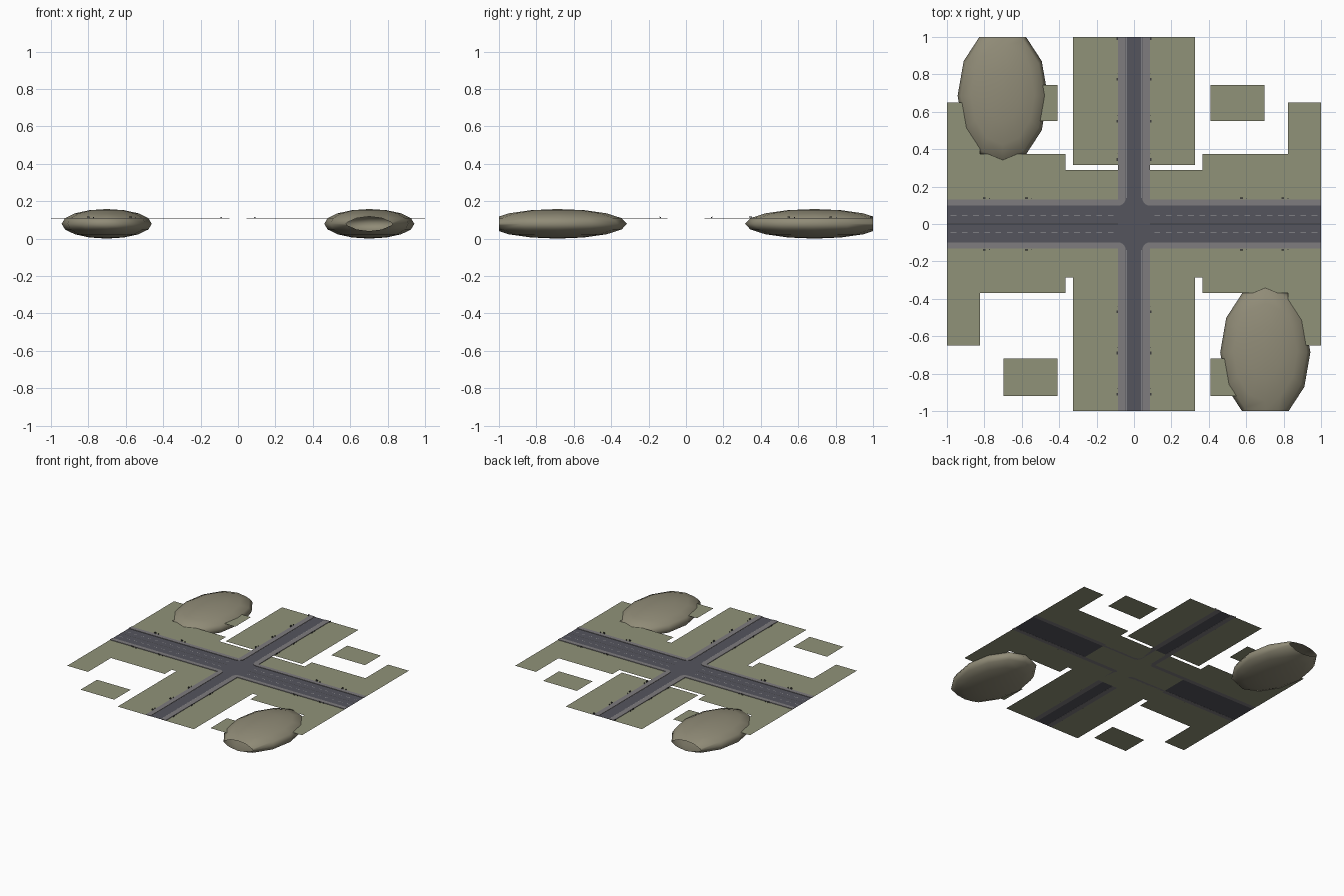
import bpy, bmesh, math
from mathutils import Matrix

if "Cube" in bpy.data.objects:
    bpy.data.objects.remove(bpy.data.objects["Cube"])

Z = 0.107            # level of the ground sheet


def material(name, rgb):
    m = bpy.data.materials.new(name)
    m.diffuse_color = (*rgb, 1)
    m.use_nodes = True
    m.node_tree.nodes["Principled BSDF"].inputs["Base Color"].default_value = m.diffuse_color
    return m


GRASS = material("grass", (0.28, 0.29, 0.19))
ASPHALT = material("asphalt", (0.09, 0.09, 0.11))
PAVING = material("paving", (0.21, 0.2, 0.21))
ROCK = material("rock", (0.28, 0.26, 0.185))
PAINT = material("paint", (0.4, 0.4, 0.4))
DARK = material("dark_metal", (0.05, 0.05, 0.05))


def finish(name, bm, mat):
    me = bpy.data.meshes.new(name)
    bm.to_mesh(me)
    bm.free()
    me.materials.append(mat)
    ob = bpy.data.objects.new(name, me)
    bpy.context.collection.objects.link(ob)
    return ob


def sheets(name, rects, z, mat):
    """Flat rectangles (x0, x1, y0, y1) in one object."""
    bm = bmesh.new()
    for x0, x1, y0, y1 in rects:
        bm.faces.new([bm.verts.new((x, y, z)) for x, y in
                      ((x0, y0), (x1, y0), (x1, y1), (x0, y1))])
    bmesh.ops.recalc_face_normals(bm, faces=bm.faces)
    for f in bm.faces:
        if f.normal.z < 0:
            f.normal_flip()
    return finish(name, bm, mat)


def both_sides(rects):
    return rects + [(-x1, -x0, y0, y1) for x0, x1, y0, y1 in rects]


def box(bm, x, y, z, sx, sy, sz):
    bmesh.ops.create_cube(bm, size=1, matrix=Matrix.Translation((x, y, z))
                          @ Matrix.Diagonal((sx, sy, sz, 1)))


# Lawns: solid centre, side strips, corner tabs, loose plots
RX, RY = 0.045, 0.098          # half widths of the two roads
WX, WY = 0.085, 0.13           # outer edges of the pavements
sheets("lawn_centre", [(-0.365, 0.365, -0.285, 0.29)], Z, GRASS)
sheets("lawn_strips", both_sides([
    (0.365, 1, WY, 0.375), (0.365, 1, -0.37, -WY),
    (0.823, 1, 0.375, 0.65), (0.823, 1, -0.65, -0.37)]), Z, GRASS)
sheets("lawn_fields", both_sides([
    (WX, 0.325, 0.315, 1), (WX, 0.325, -1, -0.285)]), Z, GRASS)
sheets("lawn_plots", both_sides([
    (0.41, 0.697, 0.55, 0.743), (0.41, 0.697, -0.92, -0.72)]), Z, GRASS)

# Roads and the crossing, with rounded corners under the pavements
zr = Z + 0.0008
sheets("main_road", [(-1, -WX, -RY, RY), (WX, 1, -RY, RY)], zr, ASPHALT)
sheets("side_road", [(-RX, RX, WY, 1), (-RX, RX, -1, -WY)], zr, ASPHALT)
sheets("crossing", [(-WX, WX, -WY, WY)], zr, ASPHALT)

# Road paint
dashes = []
x = 0.11
while x < 0.98:
    for y in (-0.045, 0.045):
        dashes.append((x, x + 0.03, y - 0.0015, y + 0.0015))
    x += 0.06
sheets("lane_dashes", both_sides(dashes), zr + 0.0006, PAINT)
sheets("centre_line", both_sides([(WX, 1, -0.0015, 0.0015)]), zr + 0.0006, DARK)
sheets("edge_lines", both_sides([(0.041, 0.043, 0.14, 1), (0.041, 0.043, -1, -0.14)]),
       zr + 0.0006, PAINT)

# Raised L-shaped pavements, one per quarter
bm = bmesh.new()
for sx in (-1, 1):
    for sy in (-1, 1):
        arc = [(WX - 0.04 * math.cos(a), WY + 0.008 - 0.04 * math.sin(a))
               for a in (i * math.pi / 12 for i in range(7))]
        prof = [(RX, 1)] + arc + [(1, RY), (1, WY), (WX, WY), (WX, 1)]
        face = bm.faces.new([bm.verts.new((sx * px, sy * py, Z)) for px, py in prof])
        out = bmesh.ops.extrude_face_region(bm, geom=[face])
        for v in out["geom"]:
            if isinstance(v, bmesh.types.BMVert):
                v.co.z += 0.004
bmesh.ops.recalc_face_normals(bm, faces=bm.faces)
finish("pavements", bm, PAVING)

# Benches with a small bin beside each
bm = bmesh.new()
for sy in (-1, 1):
    for bx in (-0.8, -0.575, 0.575, 0.795):
        y = sy * 0.137
        box(bm, bx, y, Z + 0.007, 0.014, 0.007, 0.002)
        box(bm, bx, y + sy * 0.003, Z + 0.009, 0.014, 0.0015, 0.005)
        for d in (-0.005, 0.005):
            box(bm, bx + d, y, Z + 0.003, 0.0015, 0.006, 0.006)
        box(bm, bx + 0.028, y, Z + 0.004, 0.004, 0.004, 0.008)
for sx in (-1, 1):
    for by in (0.345, 0.55, 0.773, 0.99, -0.47, -0.69, -0.91):
        x = sx * 0.09
        box(bm, x, by, Z + 0.007, 0.007, 0.014, 0.002)
        box(bm, x + sx * 0.003, by, Z + 0.009, 0.0015, 0.014, 0.005)
        for d in (-0.005, 0.005):
            box(bm, x, by + d, Z + 0.003, 0.006, 0.0015, 0.006)
        if by < 0.95:
            box(bm, x, by + 0.03, Z + 0.004, 0.004, 0.004, 0.008)
finish("benches_and_bins", bm, DARK)

# Two flattened hills, open where the tile edge cuts them
for name, s in (("hill_back", 1), ("hill_front", -1)):
    bm = bmesh.new()
    bmesh.ops.create_uvsphere(bm, u_segments=12, v_segments=8, radius=1)
    bmesh.ops.transform(bm, verts=bm.verts,
                        matrix=Matrix.Translation((-0.702 * s, 0.686 * s, 0.079))
                        @ Matrix.Diagonal((0.241, 0.37, 0.079, 1)))
    bmesh.ops.bisect_plane(bm, geom=bm.verts[:] + bm.edges[:] + bm.faces[:],
                           plane_co=(0, s, 0), plane_no=(0, s, 0), clear_outer=True)
    for f in bm.faces:
        f.smooth = True
    finish(name, bm, ROCK)
